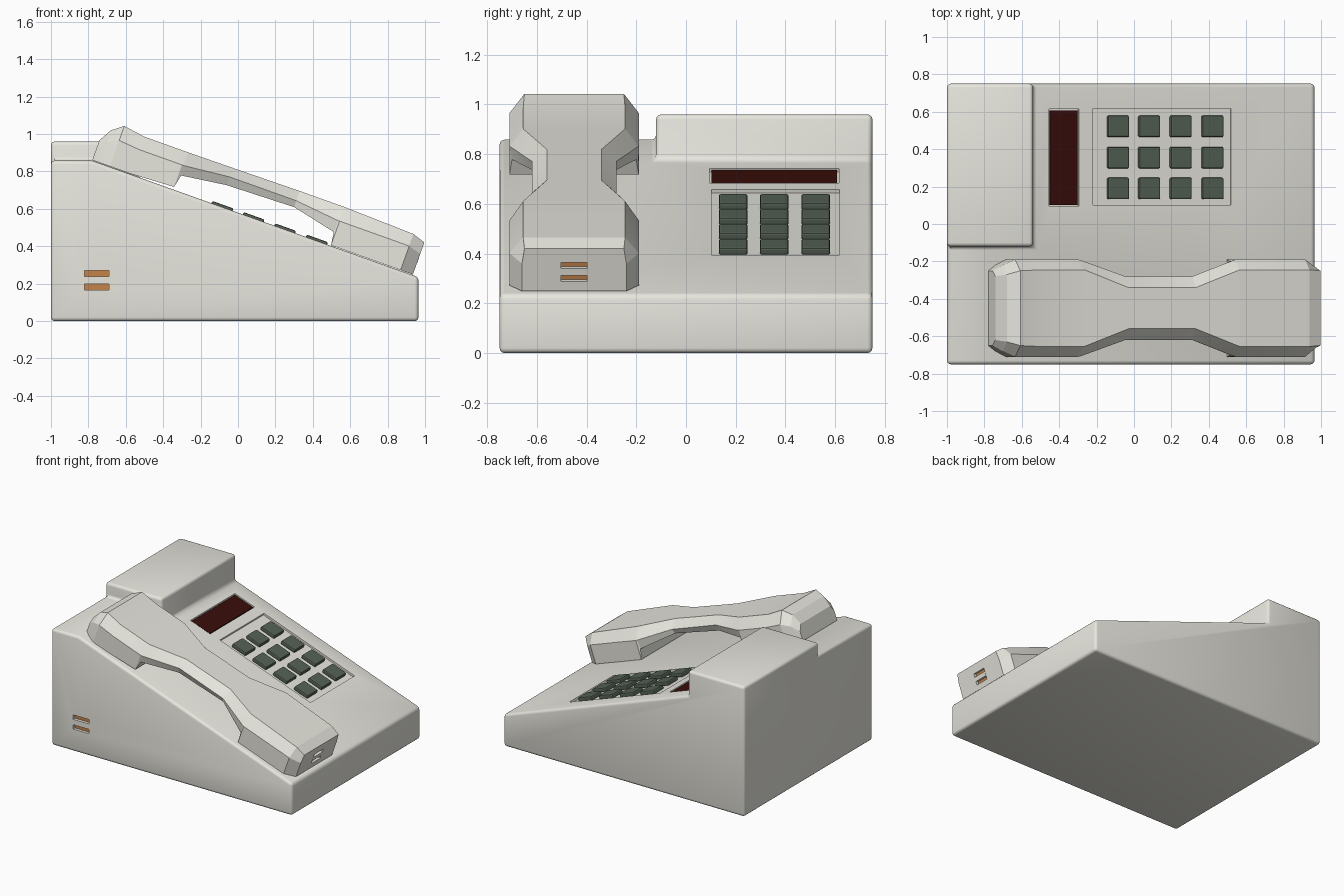
import bpy, bmesh, math
from mathutils import Matrix, Vector

if "Cube" in bpy.data.objects:
    bpy.data.objects.remove(bpy.data.objects["Cube"])


def material(name, color):
    m = bpy.data.materials.new(name)
    m.diffuse_color = (*color, 1)
    m.use_nodes = True
    m.node_tree.nodes["Principled BSDF"].inputs["Base Color"].default_value = m.diffuse_color
    return m


IVORY = material("ivory", (0.8, 0.79, 0.73))
GREEN = material("dark_green", (0.09, 0.12, 0.09))
RED = material("dark_red", (0.04, 0.004, 0.003))
COPPER = material("copper", (0.55, 0.23, 0.07))

# Sloped frame: x down the slope, y across, z out of the sloped face
P0 = Vector((-0.78, 0, 0.858))
ANGLE = math.atan2(0.623, 1.745)
SLOPE = Matrix.Translation(P0) @ Matrix.Rotation(ANGLE, 4, 'Y')


def finish(name, bm, mat, frame=Matrix()):
    bmesh.ops.recalc_face_normals(bm, faces=bm.faces)
    bm.transform(frame)
    me = bpy.data.meshes.new(name)
    bm.to_mesh(me)
    bm.free()
    ob = bpy.data.objects.new(name, me)
    bpy.context.collection.objects.link(ob)
    if mat:
        me.materials.append(mat)
    return ob


def box(name, center, size, mat=None, frame=Matrix(), bevel=0):
    bm = bmesh.new()
    bmesh.ops.create_cube(bm, size=1,
                          matrix=Matrix.Translation(center) @ Matrix.Diagonal((*size, 1)))
    if bevel:
        bmesh.ops.bevel(bm, geom=bm.edges[:], offset=bevel, segments=2,
                        profile=0.5, affect='EDGES')
    return finish(name, bm, mat, frame)


def modify(ob, kind, **settings):
    mod = ob.modifiers.new(kind, kind)
    for k, v in settings.items():
        setattr(mod, k, v)
    bpy.context.view_layer.objects.active = ob
    bpy.ops.object.modifier_apply(modifier=mod.name)


def combine(ob, other, operation):
    other.hide_render = True
    modify(ob, 'BOOLEAN', object=other, operation=operation, solver='EXACT')
    bpy.data.objects.remove(other)


def smooth(ob, degrees):
    bpy.ops.object.select_all(action='DESELECT')
    ob.select_set(True)
    bpy.context.view_layer.objects.active = ob
    bpy.ops.object.shade_smooth_by_angle(angle=math.radians(degrees))


# Wedge body with the raised rear block
profile = [(-1, 0), (0.965, 0), (0.965, 0.235), (-0.78, 0.858), (-1, 0.858)]
bm = bmesh.new()
face = bm.faces.new([bm.verts.new((x, -0.75, z)) for x, z in profile])
ext = bmesh.ops.extrude_face_region(bm, geom=[face])
bmesh.ops.translate(bm, vec=(0, 1.5, 0),
                    verts=[g for g in ext['geom'] if isinstance(g, bmesh.types.BMVert)])
body = finish("body", bm, IVORY)
combine(body, box("rear_block", (-0.77, 0.315, 0.73), (0.46, 0.87, 0.46), IVORY), 'UNION')
modify(body, 'DECIMATE', decimate_type='DISSOLVE', angle_limit=math.radians(1))
modify(body, 'BEVEL', width=0.02, segments=3, limit_method='ANGLE',
       angle_limit=math.radians(30))


def on_slope(x):
    return (x + 0.78) / math.cos(ANGLE)


# Recesses for the display and the keypad
combine(body, box("display_cutter", (on_slope(-0.375), 0.355, 0), (0.17, 0.52, 0.03),
                  frame=SLOPE), 'DIFFERENCE')
combine(body, box("keypad_cutter", (on_slope(0.15), 0.36, 0), (0.785, 0.515, 0.03),
                  frame=SLOPE), 'DIFFERENCE')
box("display_window", (on_slope(-0.375), 0.355, -0.012), (0.155, 0.505, 0.016), RED, SLOPE)

# Twelve keys
for i, x in enumerate((-0.085, 0.082, 0.25, 0.42)):
    for j, y in enumerate((0.19, 0.355, 0.522)):
        box(f"key_{i}_{j}", (on_slope(x), y, -0.002), (0.12, 0.115, 0.03),
            GREEN, SLOPE, 0.008)

# Handset: sections along the slope
# (u, top, middle, bottom heights, top, middle, bottom half widths)
sections = [
    (0.00, 0.115, 0.07, 0.003, 0.17, 0.20, 0.20),
    (0.04, 0.186, 0.12, 0.003, 0.18, 0.23, 0.23),
    (0.10, 0.232, 0.15, 0.003, 0.20, 0.26, 0.26),
    (0.221, 0.214, 0.14, 0.003, 0.205, 0.26, 0.26),
    (0.46, 0.214, 0.14, 0.015, 0.205, 0.26, 0.26),
    (0.475, 0.214, 0.14, 0.085, 0.203, 0.257, 0.25),
    (0.72, 0.216, 0.165, 0.118, 0.11, 0.17, 0.15),
    (1.10, 0.220, 0.165, 0.129, 0.11, 0.17, 0.15),
    (1.345, 0.220, 0.14, 0.075, 0.203, 0.257, 0.25),
    (1.355, 0.220, 0.14, 0.003, 0.205, 0.26, 0.26),
    (1.75, 0.208, 0.14, 0.003, 0.205, 0.26, 0.26),
    (1.82, 0.185, 0.12, 0.003, 0.20, 0.21, 0.21),
]
bm = bmesh.new()
rings = []
for u, wt, wm, wb, ht, hm, hb in sections:
    ring = [(hb, wb), (hm, wm), (ht, wt), (-ht, wt), (-hm, wm), (-hb, wb)]
    rings.append([bm.verts.new((u, y - 0.45, w)) for y, w in ring])
for a, b in zip(rings, rings[1:]):
    for k in range(6):
        n = (k + 1) % 6
        bm.faces.new((a[k], a[n], b[n], b[k]))
bm.faces.new(rings[0])
bm.faces.new(rings[-1])
handset = finish("handset", bm, IVORY, SLOPE)


# Cord sockets: recess, copper back and a bar across (local x points outward)
def socket(name, target, frame, width, height):
    combine(target, box("cutter", (0, 0, 0), (0.06, width, height), frame=frame), 'DIFFERENCE')
    box(name + "_contacts", (-0.027, 0, 0), (0.012, width, height), COPPER, frame)
    box(name + "_bar", (-0.014, 0, 0), (0.03, width, height * 0.38), IVORY, frame)


socket("body_socket", body,
       Matrix.Translation((-0.755, -0.75, 0.2175)) @ Matrix.Rotation(-math.pi / 2, 4, 'Z'),
       0.13, 0.105)
socket("handset_socket", handset, SLOPE @ Matrix.Translation((1.82, -0.45, 0.085)),
       0.105, 0.08)

smooth(body, 31)
smooth(handset, 15)
